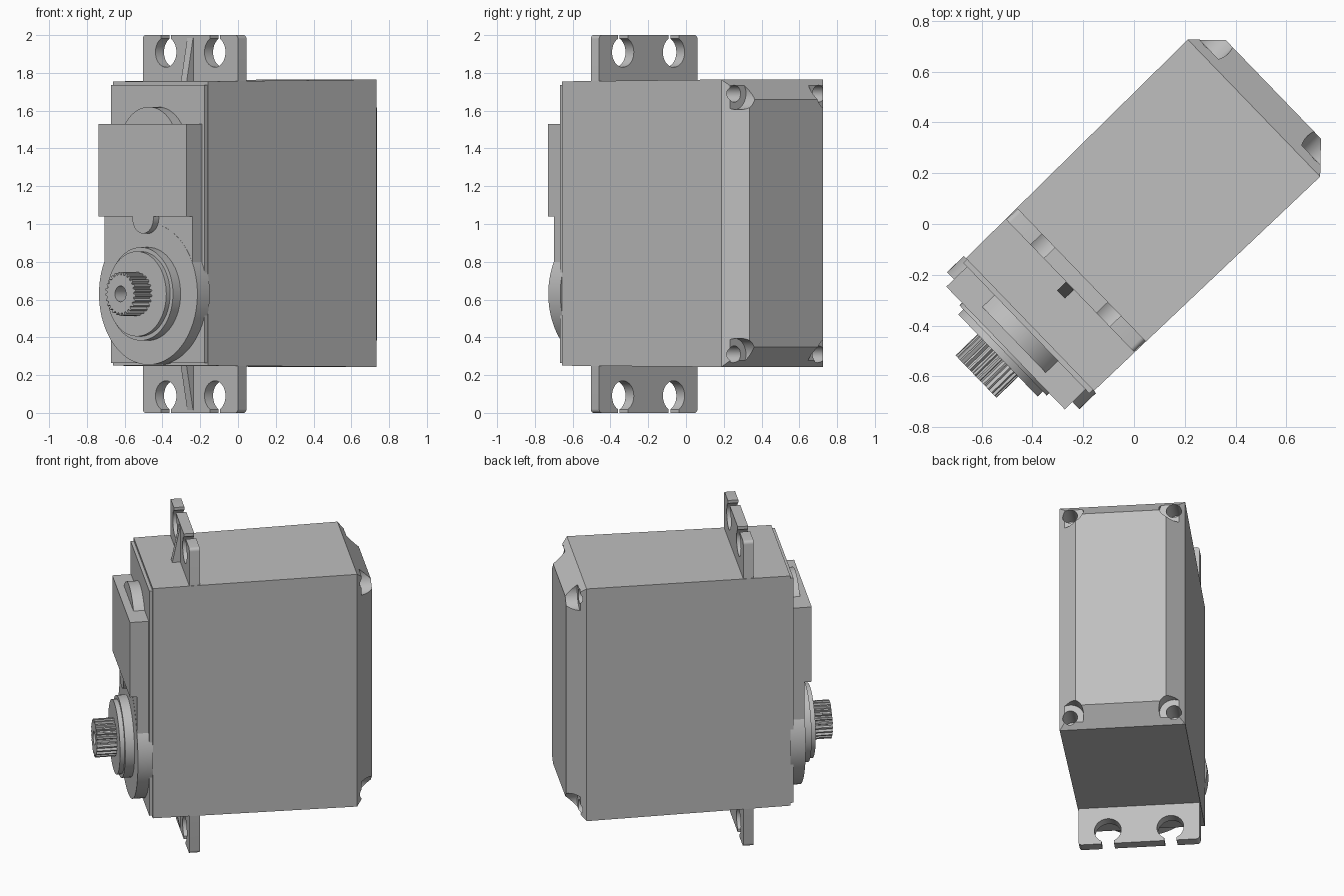
import bpy, bmesh, math
from mathutils import Matrix, Vector

cube = bpy.data.objects.get("Cube")
if cube:
    bpy.data.objects.remove(cube, do_unlink=True)

# Built square to the axes (front is -y), then turned about z
TURN = Matrix.Rotation(math.radians(-46), 4, 'Z')
MID = 1.0
SHAFT_Z = 0.63

grey = bpy.data.materials.new("plain grey")
grey.use_nodes = True
colour = (0.52, 0.52, 0.52, 1)
grey.diffuse_color = colour
grey.node_tree.nodes["Principled BSDF"].inputs["Base Color"].default_value = colour


def finish(name, bm):
    bmesh.ops.recalc_face_normals(bm, faces=bm.faces)
    mesh = bpy.data.meshes.new(name)
    bm.to_mesh(mesh)
    bm.free()
    mesh.materials.append(grey)
    ob = bpy.data.objects.new(name, mesh)
    bpy.context.collection.objects.link(ob)
    return ob


def loft(name, rings):
    """Skin a list of equal-length point rings and cap both ends."""
    bm = bmesh.new()
    rows = [[bm.verts.new(p) for p in ring] for ring in rings]
    n = len(rows[0])
    for a, b in zip(rows, rows[1:]):
        for i in range(n):
            j = (i + 1) % n
            bm.faces.new((a[i], a[j], b[j], b[i]))
    bm.faces.new(rows[0])
    bm.faces.new(rows[-1][::-1])
    return finish(name, bm)


def rect(y, w, z0, z1, x=0):
    return [(x - w, y, z0), (x + w, y, z0), (x + w, y, z1), (x - w, y, z1)]


def box(name, w, y0, y1, z0, z1, x=0):
    return loft(name, [rect(y0, w, z0, z1, x), rect(y1, w, z0, z1, x)])


def circle(y, r, z, x=0, n=64):
    return [(x + r * math.cos(math.tau * i / n), y, z + r * math.sin(math.tau * i / n))
            for i in range(n)]


def disc(name, r, y0, y1, z, x=0, n=64):
    return loft(name, [circle(y0, r, z, x, n), circle(y1, r, z, x, n)])


def boolean(ob, tools, kind='DIFFERENCE'):
    bpy.context.view_layer.objects.active = ob
    for tool in tools:
        mod = ob.modifiers.new("cut", 'BOOLEAN')
        mod.operation = kind
        mod.solver = 'EXACT'
        mod.object = tool
        bpy.ops.object.modifier_apply(modifier=mod.name)
        bpy.data.objects.remove(tool, do_unlink=True)


parts = []

# Case with chamfered back and screw pockets in the corners
case = loft("case", [rect(-0.57, 0.363, 0.25, 1.755),
                     rect(0.657, 0.375, 0.243, 1.765),
                     rect(0.763, 0.27, 0.35, 1.66)])
cutters = []
for sx in (-1, 1):
    for sz in (-1, 1):
        x, z = sx * 0.31, MID + sz * 0.69
        cutters.append(disc("pocket_cutter", 0.085, 0.69, 0.9, z, x, 32))
        cutters.append(disc("screw_cutter", 0.045, 0.55, 0.8, z, x, 24))
boolean(case, cutters)
parts.append(case)

# Thin cover on the front of the case
parts.append(box("front_cover", 0.357, -0.59, -0.56, 0.265, 1.737))

# Mounting plate with rounded corners and open screw slots
plate = box("mounting_plate", 0.362, -0.35, -0.287, 0, 2)
bm = bmesh.new()
bm.from_mesh(plate.data)
corners = [e for e in bm.edges
           if abs((e.verts[0].co - e.verts[1].co).normalized().y) > 0.9]
bmesh.ops.bevel(bm, geom=corners, offset=0.02, segments=4, profile=0.5, affect='EDGES')
bm.to_mesh(plate.data)
bm.free()
cutters = []
for sx in (-1, 1):
    for sz in (-1, 1):
        x = sx * 0.187
        cutters.append(disc("hole_cutter", 0.08, -0.5, -0.2, MID + sz * 0.91, x, 40))
        ends = sorted((MID + sz * 0.93, MID + sz * 1.1))
        cutters.append(box("slot_cutter", 0.037, -0.5, -0.2, *ends, x=x))
boolean(plate, cutters)
parts.append(plate)

# Tapered gussets in front of the mounting plate
for name, s in (("upper_gusset", 1), ("lower_gusset", -1)):
    profile = [(-0.402, 0.74), (-0.34, 0.74), (-0.34, 0.985), (-0.352, 0.985)]
    parts.append(loft(name, [[(x, y, MID + s * z) for y, z in profile]
                             for x in (-0.022, 0.022)]))

# Raised gear housing: round boss, neck and upper block
parts.append(disc("gear_boss", 0.375, -0.661, -0.57, SHAFT_Z, n=96))
parts.append(box("gear_neck", 0.335, -0.66, -0.57, SHAFT_Z, 1.05))
parts.append(box("gear_block", 0.336, -0.703, -0.57, 1.04, 1.53))
parts.append(disc("upper_pin_cap", 0.225, -0.657, -0.57, 1.395))
parts.append(disc("lower_pin_cap", 0.08, -0.7, -0.6, 1.03, n=40))

# Stepped collar round the output shaft
parts.append(loft("shaft_collar", [circle(y, r, SHAFT_Z) for y, r in
                                   ((-0.65, 0.247), (-0.717, 0.247),
                                    (-0.717, 0.225), (-0.745, 0.225))]))

# Splined output shaft with a screw hole
TEETH = 25
spline = []
for i in range(TEETH):
    for step, r in ((0, 0.101), (0.3, 0.101), (0.5, 0.116), (0.8, 0.116)):
        a = math.tau * (i + step) / TEETH
        spline.append((r * math.cos(a), r * math.sin(a)))
shaft = loft("output_shaft", [[(x, y, SHAFT_Z + z) for x, z in spline]
                              for y in (-0.73, -0.865)])
boolean(shaft, [disc("shaft_hole_cutter", 0.042, -0.95, -0.76, SHAFT_Z, n=32)])
parts.append(shaft)

# Turn everything into place and shade
bpy.ops.object.select_all(action='DESELECT')
for ob in parts:
    ob.data.transform(TURN)
    ob.select_set(True)
bpy.context.view_layer.objects.active = case
bpy.ops.object.shade_smooth_by_angle(angle=math.radians(25))
